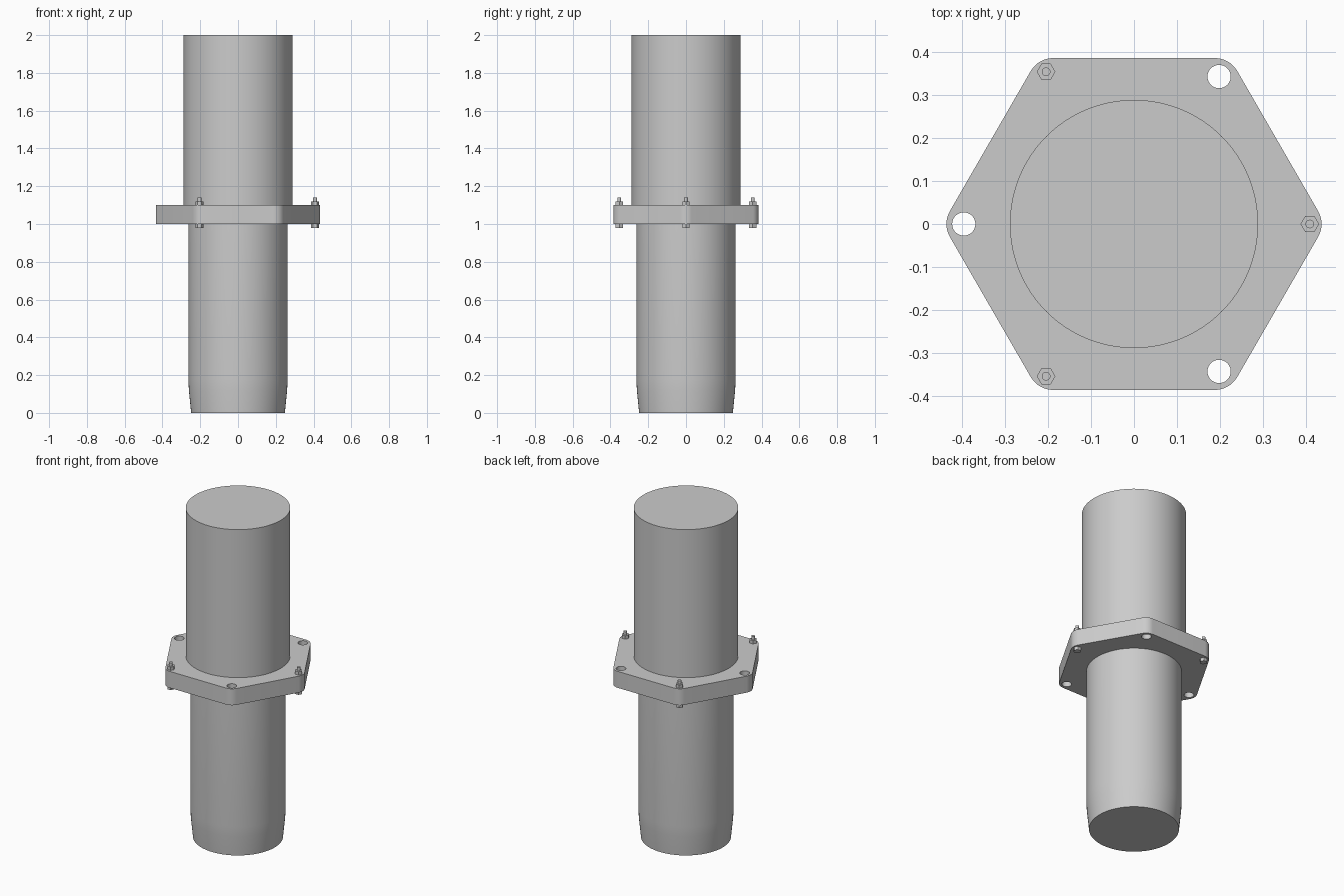
import bpy, bmesh
from math import cos, sin, pi, radians, sqrt

cube = bpy.data.objects.get("Cube")
if cube:
    bpy.data.objects.remove(cube, do_unlink=True)

grey = bpy.data.materials.new("plain_grey")
grey.use_nodes = True
colour = (0.6, 0.6, 0.6, 1)
grey.diffuse_color = colour
grey.node_tree.nodes["Principled BSDF"].inputs["Base Color"].default_value = colour


def finish(obj):
    """Give the part its colour and smooth sides with sharp edges."""
    obj.data.materials.clear()
    obj.data.materials.append(grey)
    bpy.ops.object.select_all(action='DESELECT')
    obj.select_set(True)
    bpy.context.view_layer.objects.active = obj
    bpy.ops.object.shade_smooth_by_angle(angle=radians(25))


def turned(name, profile, sides, x=0, y=0):
    """Closed solid of revolution from (radius, height) pairs, bottom to top."""
    bm = bmesh.new()
    rings = [[bm.verts.new((x + r * cos(2 * pi * i / sides),
                            y + r * sin(2 * pi * i / sides), z))
              for i in range(sides)] for r, z in profile]
    for low, high in zip(rings, rings[1:]):
        for i in range(sides):
            j = (i + 1) % sides
            bm.faces.new((low[i], low[j], high[j], high[i]))
    bm.faces.new(rings[0][::-1])
    bm.faces.new(rings[-1])
    mesh = bpy.data.meshes.new(name)
    bm.to_mesh(mesh)
    bm.free()
    obj = bpy.data.objects.new(name, mesh)
    bpy.context.collection.objects.link(obj)
    finish(obj)
    return obj


def arc(cx, cy, r, start, end, steps):
    return [(cx + r * cos(start + (end - start) * i / steps),
             cy + r * sin(start + (end - start) * i / steps))
            for i in range(steps + 1)]


PLATE_LOW, PLATE_HIGH = 1.0, 1.1

# Upper and lower tubes
turned("upper_tube", [(0.288, PLATE_HIGH), (0.288, 2)], 96)
turned("lower_tube", [(0.248, 0), (0.26, 0.12), (0.263, 0.18), (0.263, PLATE_LOW)], 96)

# Hexagonal flange outline with rounded corners, and three holes
apothem, fillet = 0.385, 0.06
corner = (apothem - fillet) * 2 / sqrt(3)
outline = []
for k in range(6):
    a = k * pi / 3
    outline += arc(corner * cos(a), corner * sin(a), fillet, a - pi / 6, a + pi / 6, 8)
loops = [outline]
for k in (1, 3, 5):
    a = k * pi / 3
    loops.append(arc(0.395 * cos(a), 0.395 * sin(a), 0.027, 0, 2 * pi, 32)[:-1])

# Flange plate extruded from the outline
curve = bpy.data.curves.new("flange_outline", 'CURVE')
curve.dimensions = '2D'
curve.fill_mode = 'BOTH'
curve.extrude = (PLATE_HIGH - PLATE_LOW) / 2
for loop in loops:
    spline = curve.splines.new('POLY')
    spline.points.add(len(loop) - 1)
    for point, (px, py) in zip(spline.points, loop):
        point.co = (px, py, 0, 1)
    spline.use_cyclic_u = True
flange = bpy.data.objects.new("flange_plate", curve)
flange.location.z = (PLATE_LOW + PLATE_HIGH) / 2
bpy.context.collection.objects.link(flange)
bpy.ops.object.select_all(action='DESELECT')
flange.select_set(True)
bpy.context.view_layer.objects.active = flange
bpy.ops.object.convert(target='MESH')
flange = bpy.context.view_layer.objects.active
bm = bmesh.new()
bm.from_mesh(flange.data)
bmesh.ops.remove_doubles(bm, verts=bm.verts, dist=0.0001)
bmesh.ops.recalc_face_normals(bm, faces=bm.faces)
bm.to_mesh(flange.data)
bm.free()
finish(flange)

# Bolts on the other three corners: head below, nut above, stud end on top
for n, side in enumerate(("left", "back_right", "front_right")):
    a = n * 2 * pi / 3
    x, y = 0.408 * cos(a), 0.408 * sin(a)
    turned(side + "_bolt_head", [(0.0215, 0.98), (0.0215, PLATE_LOW)], 6, x, y)
    turned(side + "_bolt_nut", [(0.0215, PLATE_HIGH), (0.0215, 1.12)], 6, x, y)
    turned(side + "_bolt_stud", [(0.01, 0.99), (0.01, 1.14)], 24, x, y)
